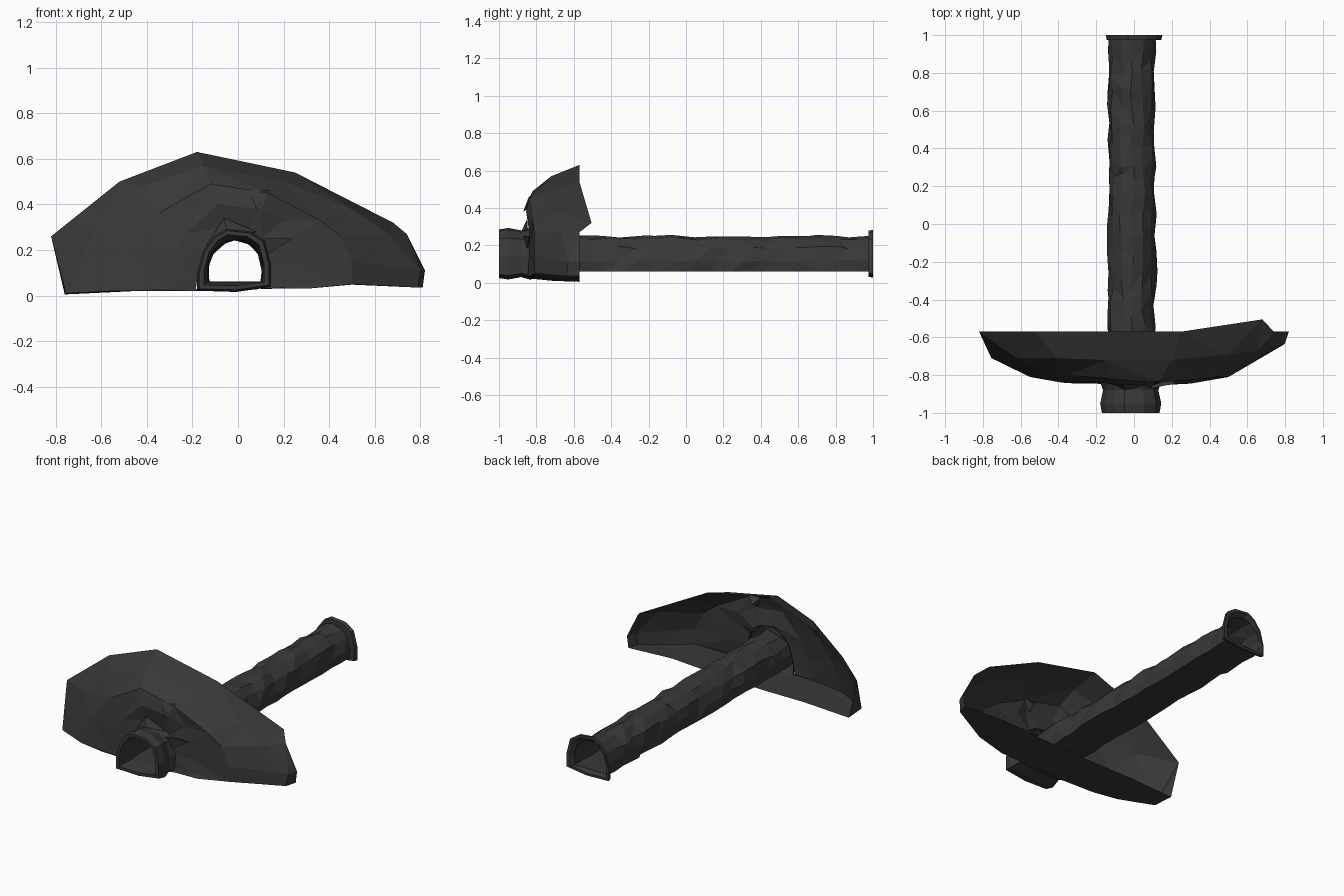
import bpy, bmesh, random

if "Cube" in bpy.data.objects:
    bpy.data.objects.remove(bpy.data.objects["Cube"])

random.seed(7)

rock = bpy.data.materials.new("dark_rock")
rock.diffuse_color = (0.04, 0.04, 0.04, 1)
rock.use_nodes = True
rock.node_tree.nodes["Principled BSDF"].inputs["Base Color"].default_value = rock.diffuse_color


def loft(name, rings):
    """Skin a row of equal-sized closed rings into flat triangles."""
    bm = bmesh.new()
    rows = [[bm.verts.new(p) for p in ring] for ring in rings]
    n = len(rows[0])
    for a, b in zip(rows, rows[1:]):
        for i in range(n):
            j = (i + 1) % n
            bm.faces.new((a[i], a[j], b[j], b[i]))
    bmesh.ops.triangulate(bm, faces=bm.faces[:])
    bmesh.ops.recalc_face_normals(bm, faces=bm.faces[:])
    mesh = bpy.data.meshes.new(name)
    bm.to_mesh(mesh)
    bm.free()
    obj = bpy.data.objects.new(name, mesh)
    obj.data.materials.append(rock)
    bpy.context.collection.objects.link(obj)
    return obj


def section(profile, y, scale=1.0, dx=0.0):
    """Place an arch profile at depth y, scaled about its middle."""
    cx, cz = -0.02, 0.155
    return [(cx + dx + (x - cx) * scale, y, cz + (z - cz) * scale) for x, z in profile]


def place(points):
    return [(x, y, z) for x, z, y in points]


# Hillside shell: open at the back, floored, with a hole for the tunnel
rim = [(-.76, .005, -.57), (-.82, .26, -.57), (-.52, .5, -.57), (-.18, .63, -.57),
       (.25, .54, -.57), (.68, .32, -.505), (.74, .27, -.57), (.82, .11, -.57),
       (.81, .035, -.57), (.5, .05, -.57), (.15, .03, -.57), (-.15, .02, -.57),
       (-.45, .02, -.57)]
shoulder = [(-.755, .01, -.71), (-.62, .305, -.71), (-.41, .48, -.71), (-.15, .57, -.72),
            (.2, .5, -.72), (.5, .38, -.69), (.66, .27, -.67), (.8, .11, -.63),
            (.79, .035, -.64), (.5, .048, -.72), (.15, .03, -.74), (-.15, .02, -.74),
            (-.45, .02, -.73)]
brow = [(-.55, .02, -.81), (-.48, .2, -.8), (-.35, .36, -.8), (-.12, .49, -.82),
        (.13, .45, -.84), (.36, .33, -.82), (.45, .26, -.81), (.5, .15, -.81),
        (.5, .05, -.81), (.3, .03, -.845), (.13, .03, -.85), (-.15, .02, -.84),
        (-.38, .02, -.84)]
face = [(-.3, .025, -.845), (-.29, .14, -.84), (-.23, .27, -.835), (-.09, .4, -.85),
        (.1, .38, -.855), (.2, .33, -.82), (.24, .25, -.83), (.25, .14, -.83),
        (.24, .05, -.845), (.2, .035, -.85), (.11, .03, -.86), (-.13, .02, -.85),
        (-.2, .02, -.845)]
collar = [(-.185, .03, -.84), (-.175, .1, -.84), (-.145, .2, -.84), (-.06, .3, -.83),
          (.04, .285, -.83), (.1, .25, -.835), (.125, .2, -.84), (.14, .13, -.84),
          (.14, .06, -.845), (.135, .04, -.85), (.1, .03, -.86), (-.12, .022, -.85),
          (-.16, .022, -.845)]
loft("hillside", [place(r) for r in (rim, shoulder, brow, face, collar)])

# Tunnel bore with rough rock walls and a flat underside
arch = [(-.13, .06), (-.135, .13), (-.115, .19), (-.065, .235), (-.01, .25),
        (.05, .235), (.095, .19), (.115, .12), (.11, .06), (-.01, .06)]
portal = [(-.17, .03), (-.17, .1), (-.145, .195), (-.1, .255), (-.05, .285),
          (.05, .275), (.11, .235), (.135, .14), (.135, .045), (-.01, .025)]


def rough(y):
    ring = []
    for x, _, z in section(arch, y):
        stagger = random.uniform(-.035, .035)
        lift = random.uniform(-.01, .006) if z > .07 else 0
        ring.append((x + random.uniform(-.012, .01), y + stagger, z + lift))
    return ring


steps = 18
bore = [rough(-.8 + i * 1.7 / steps) for i in range(steps + 1)]

# Front mouth collar, lip, bore and the thin rear flange form one skin
front = [section(portal, -.83, 1.07), section(portal, -.88, .96),
         section(portal, -.95, 1.06), section(portal, -1.0, 1.0),
         section(portal, -1.0, .86), section(arch, -.88)]
back = [section(arch, .975), section(portal, .975, .95, .018),
        section(portal, 1.0, .98, .018), section(portal, 1.0, .86, .014),
        section(arch, .98, .98)]
loft("tunnel", front + bore + back)

# Jagged rock spurs on the hillside above the mouth
def spur(name, points):
    bm = bmesh.new()
    for p in points:
        bm.verts.new(p)
    bmesh.ops.convex_hull(bm, input=bm.verts[:])
    mesh = bpy.data.meshes.new(name)
    bm.to_mesh(mesh)
    bm.free()
    obj = bpy.data.objects.new(name, mesh)
    obj.data.materials.append(rock)
    bpy.context.collection.objects.link(obj)


spur("upper_spur", [(.05, -.84, .46), (.14, -.83, .46), (.08, -.87, .38), (.09, -.8, .42)])
spur("mouth_spur", [(.09, -.87, .25), (.24, -.84, .25), (.13, -.85, .18), (.1, -.82, .24)])
spur("mouth_hood", [(-.06, -.85, .34), (-.14, -.84, .22), (.08, -.85, .28), (-.05, -.88, .275)])
